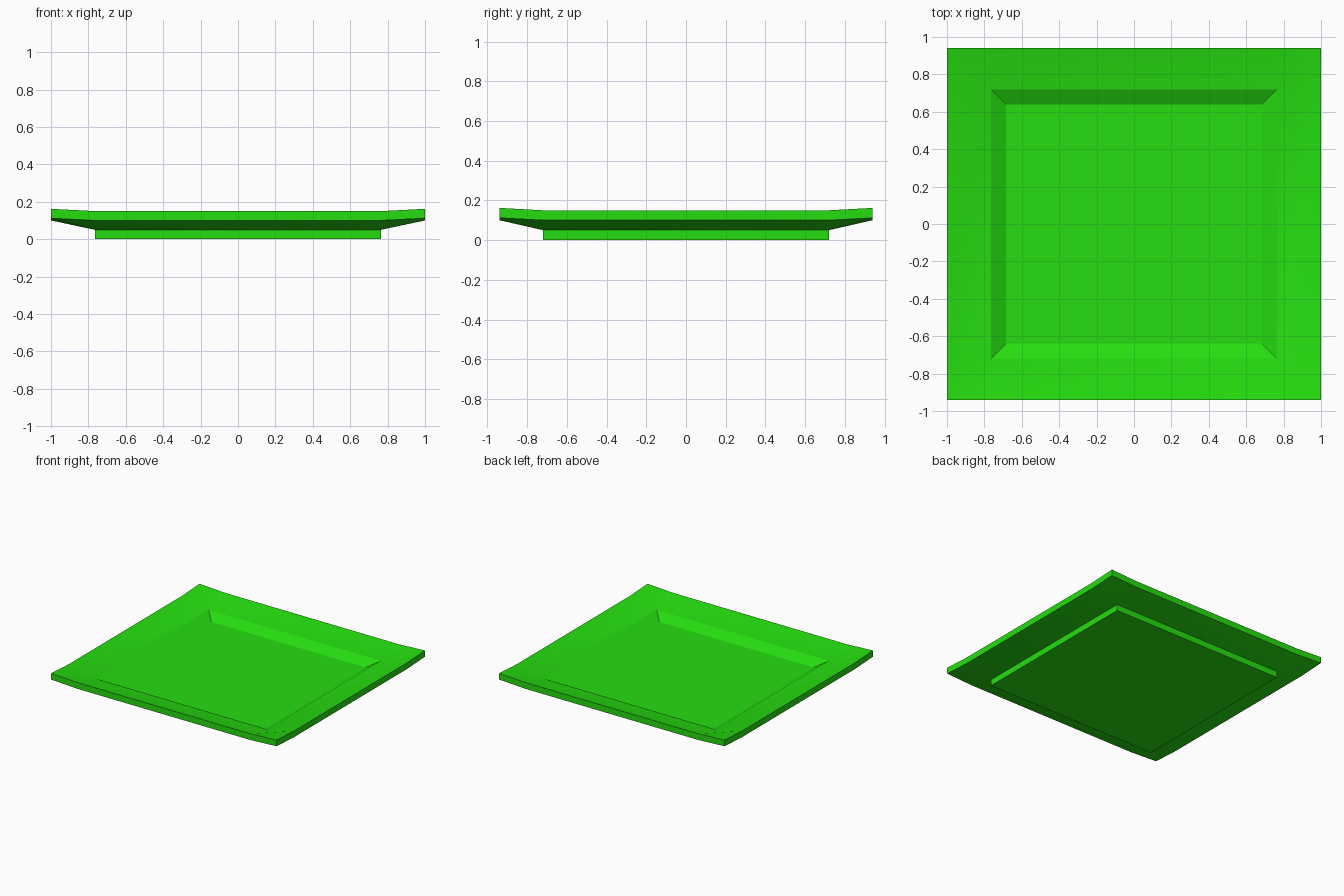
import bpy, bmesh
from mathutils import Vector

cube = bpy.data.objects.get("Cube")
if cube:
    bpy.data.objects.remove(cube, do_unlink=True)

# Single green glaze
green = bpy.data.materials.new("leaf green")
green.use_nodes = True
colour = (0.019, 0.72, 0.005, 1)
green.diffuse_color = colour
green.node_tree.nodes["Principled BSDF"].inputs["Base Color"].default_value = colour

HALF = Vector((1.0, 0.94))      # outer edge
INNER = Vector((0.765, 0.72))   # foot and well opening
THICK = 0.05
HEIGHTS = (0.05, 0.10, 0.112)   # underside: well, rim edge, rim corner

# Three by three slab with a raised rim and lifted corners
bm = bmesh.new()
bmesh.ops.create_grid(bm, x_segments=3, y_segments=3, size=1)
for v in bm.verts:
    outer = [abs(c) > 0.5 for c in v.co.xy]
    for i in range(2):
        size = HALF[i] if outer[i] else INNER[i]
        v.co[i] = size if v.co[i] > 0 else -size
    v.co.z = HEIGHTS[sum(outer)]
top = bmesh.ops.extrude_face_region(bm, geom=bm.faces[:], use_keep_orig=True)
top_verts = [g for g in top["geom"] if isinstance(g, bmesh.types.BMVert)]
bmesh.ops.translate(bm, verts=top_verts, vec=(0, 0, THICK))
bmesh.ops.recalc_face_normals(bm, faces=bm.faces)

# Middle faces of the underside and the top
middle = [f for f in bm.faces if f.calc_center_median().xy.length < 0.1]
under, upper = sorted(middle, key=lambda f: f.calc_center_median().z)
rim = [f for f in bm.faces if f not in middle and abs(f.normal.z) > 0.5]

# Sunken well with sloping walls
bmesh.ops.inset_region(bm, faces=[upper], thickness=0.113, depth=0)
for v in upper.verts:
    v.co.z = 0.055

# Straight foot below
foot = bmesh.ops.extrude_face_region(bm, geom=[under])
for g in foot["geom"]:
    if isinstance(g, bmesh.types.BMVert):
        g.co.z = 0
if under.is_valid:
    bmesh.ops.delete(bm, geom=[under], context="FACES_ONLY")
bmesh.ops.recalc_face_normals(bm, faces=bm.faces)

# Only the rim is softly shaded
for f in rim:
    f.smooth = True
mesh = bpy.data.meshes.new("square_plate")
bm.to_mesh(mesh)
bm.free()
mesh.materials.append(green)
plate = bpy.data.objects.new("square_plate", mesh)
bpy.context.collection.objects.link(plate)
